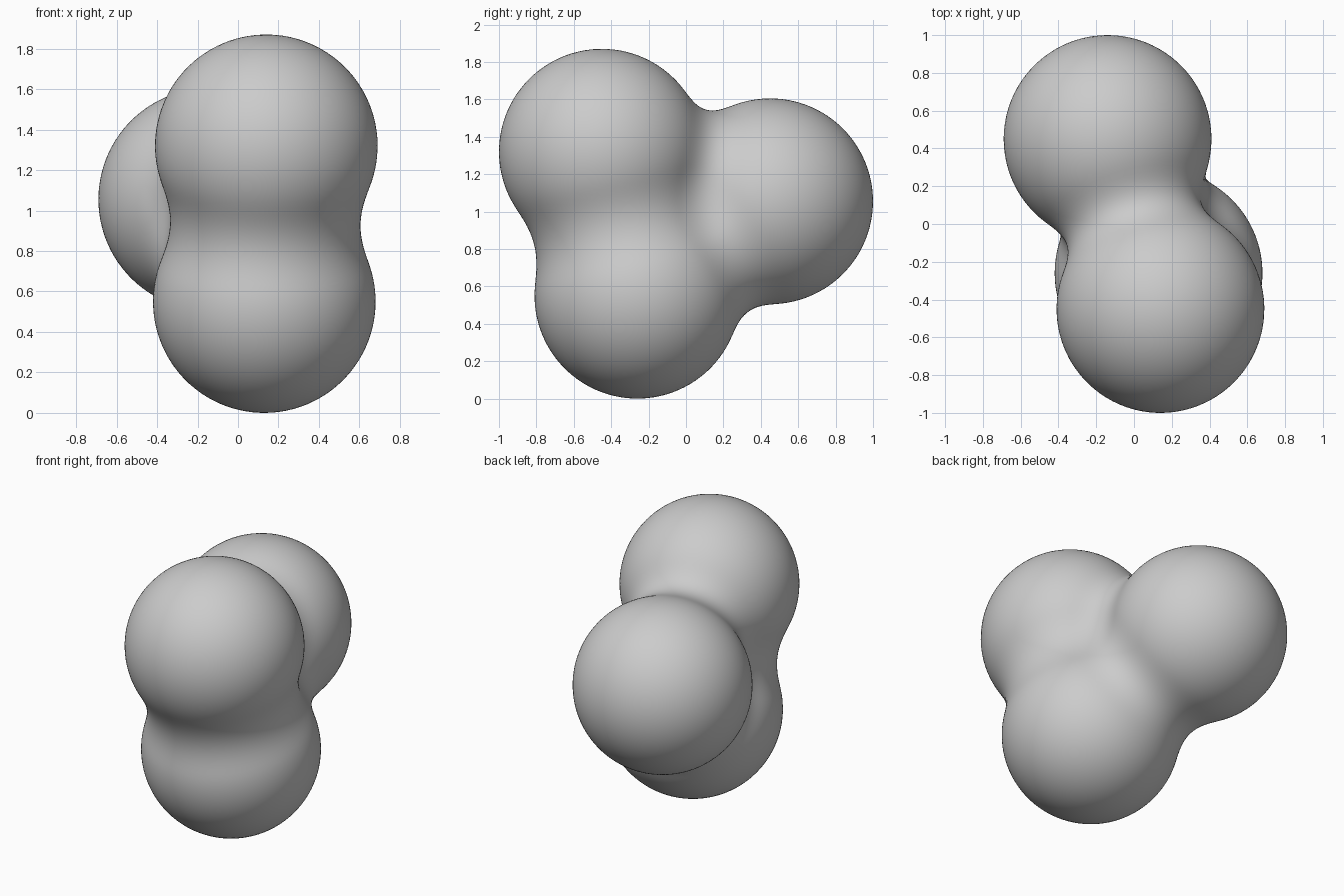
import bpy, bmesh
from mathutils import Vector

if "Cube" in bpy.data.objects:
    bpy.data.objects.remove(bpy.data.objects["Cube"])

# Three equal balls that melt together
BALL_RADIUS = 0.55
centres = [Vector((0.14, -0.45, 1.32)),    # upper front ball
           Vector((-0.14, 0.45, 1.055)),   # back ball
           Vector((0.13, -0.26, 0.55))]    # lower ball
core = Vector((0.02, -0.03, 0.98))         # point inside all three balls

# Soft field: a lone ball has its surface exactly at BALL_RADIUS
EDGE = 0.55
REACH_SQ = BALL_RADIUS ** 2 / (1 - EDGE)


def inside(p):
    total = sum(max(0.0, 1 - (p - c).length_squared / REACH_SQ) ** 3 for c in centres)
    return total > EDGE ** 3


def surface_point(direction):
    near, far = 0.0, 2.0
    for _ in range(22):
        mid = (near + far) / 2
        if inside(core + direction * mid):
            near = mid
        else:
            far = mid
    return core + direction * near


# Shrink-wrap a dense sphere onto the blended surface
bm = bmesh.new()
bmesh.ops.create_icosphere(bm, subdivisions=6, radius=1)
for v in bm.verts:
    v.co = surface_point(v.co.normalized())
for f in bm.faces:
    f.smooth = True
mesh = bpy.data.meshes.new("blended_balls")
bm.to_mesh(mesh)
bm.free()
blob = bpy.data.objects.new("blended_balls", mesh)
bpy.context.collection.objects.link(blob)
